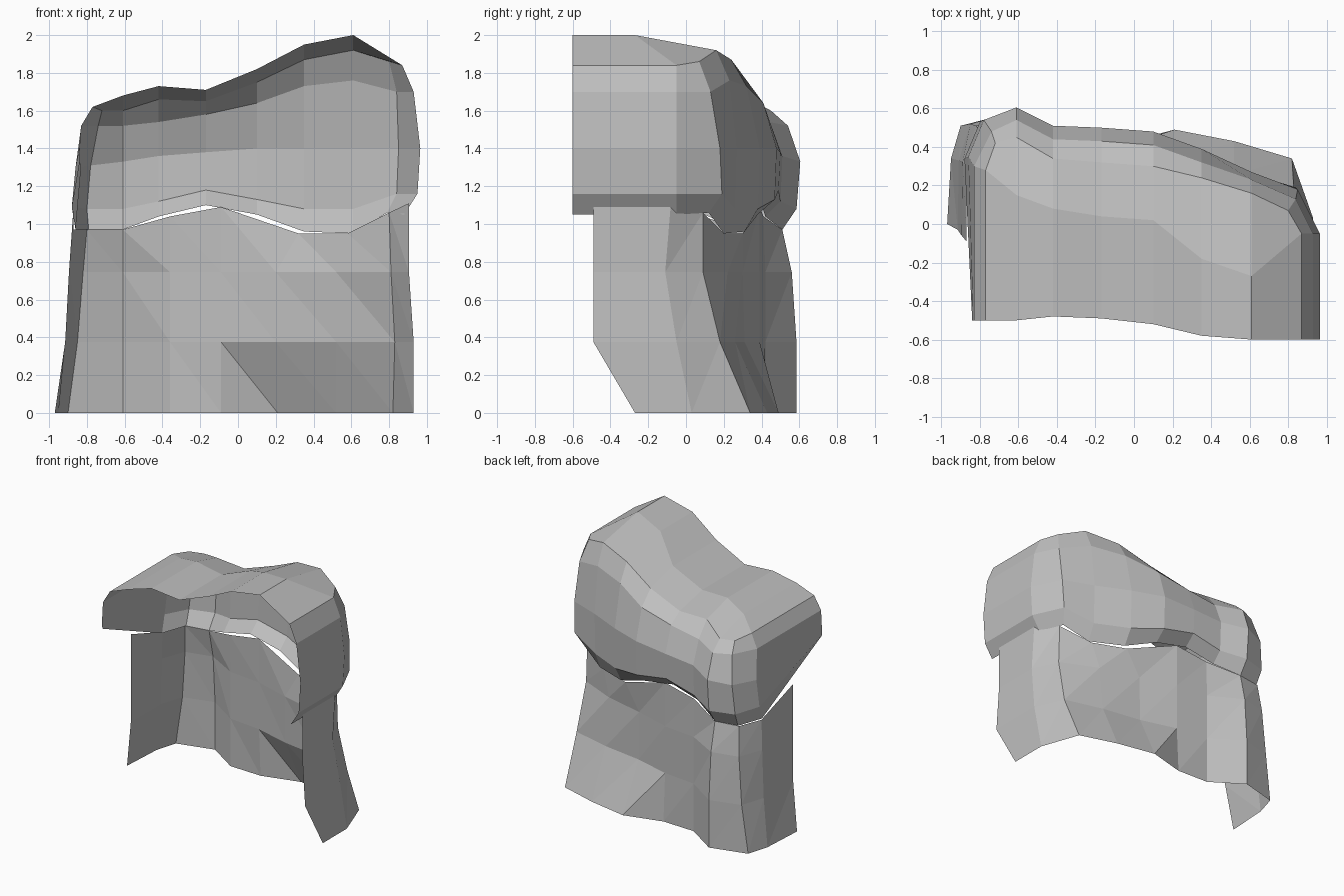
import bpy, bmesh

stone = bpy.data.materials.new("pale grey stone")
stone.diffuse_color = (0.52, 0.52, 0.52, 1)


def loft(bm, columns, triangles=False):
    """Skin neighbouring columns of points with flat faces."""
    cols = [[bm.verts.new(p) for p in c] for c in columns]
    for a, b in zip(cols, cols[1:]):
        for i in range(len(a) - 1):
            if triangles:
                bm.faces.new((a[i], b[i], b[i + 1]))
                bm.faces.new((a[i], b[i + 1], a[i + 1]))
            else:
                bm.faces.new((a[i], b[i], b[i + 1], a[i + 1]))
    return cols


def finish(bm, name):
    bmesh.ops.remove_doubles(bm, verts=bm.verts, dist=0.0005)
    bmesh.ops.recalc_face_normals(bm, faces=bm.faces)
    mesh = bpy.data.meshes.new(name)
    bm.to_mesh(mesh)
    bm.free()
    mesh.materials.append(stone)
    bpy.context.collection.objects.link(bpy.data.objects.new(name, mesh))


# Cliff wall: columns from the right front end, round the back, to the left end
levels = (0, 0.375, 0.745)
wall_columns = [  # x at four levels, y at four levels, top height
    ((.93, .93, .905, .905), (-.27, -.49, -.49, -.49), 1.09),
    ((.93, .93, .905, .905), (.03, -.05, -.11, -.08), 1.11),
    ((.82, .83, .81, .80), (.34, .18, .09, .09), 1.06),
    ((.52, .52, .52, .58), (.43, .26, .22, .20), .95),
    ((.21, .20, .20, .32), (.49, .31, .30, .30), .95),
    ((-.09, -.09, -.09, -.09), (.41, .39, .39, .39), 1.09),
    ((-.36, -.36, -.36, -.36), (.42, .42, .42, .41), 1.04),
    ((-.61, -.61, -.61, -.61), (.585, .585, .56, .51), .97),
    ((-.90, -.85, -.82, -.80), (.51, .52, .51, .48), .97),
    ((-.95, -.91, -.89, -.87), (.34, .33, .32, .30), .97),
    ((-.97, -.915, -.895, -.87), (0, -.03, -.06, -.09), 1.10),
]
bm = bmesh.new()
loft(bm, [list(zip(xs, ys, levels + (top,))) for xs, ys, top in wall_columns], True)
finish(bm, "cliff_wall")

# Overhanging cap, back columns: (y, z) for front edge, crown, shoulder,
# upper back, middle, bottom rim and tucked-in lip
back = {
    .61: ((-.60, 2.0), (-.27, 2.0), (.16, 1.92), (.23, 1.76), (.27, 1.4), (.26, 1.08), (.20, .95)),
    .35: ((-.58, 1.95), (-.18, 1.95), (.24, 1.87), (.32, 1.73), (.39, 1.4), (.38, 1.08), (.31, .96)),
    .10: ((-.52, 1.82), (.02, 1.82), (.30, 1.75), (.41, 1.64), (.48, 1.4), (.47, 1.13), (.38, 1.05)),
    -.17: ((-.49, 1.71), (.04, 1.71), (.32, 1.65), (.43, 1.58), (.50, 1.38), (.49, 1.18), (.40, 1.10)),
    -.42: ((-.48, 1.73), (.08, 1.73), (.34, 1.66), (.44, 1.54), (.51, 1.36), (.50, 1.12), (.42, 1.04)),
    -.61: ((-.50, 1.68), (.15, 1.68), (.45, 1.60), (.54, 1.52), (.605, 1.33), (.585, 1.08), (.51, .97)),
}
# Side columns run from shoulder to lip
right_profile = ((.87, 1.84), (.93, 1.7), (.965, 1.4), (.95, 1.16), (.88, 1.05))
right_front = [(x, -.60, z) for x, z in right_profile]
right_mid = [(x, -.05, z) for x, z in right_profile]
right_corner = [(.80, .07, 1.86), (.84, .13, 1.7), (.85, .18, 1.4),
                (.84, .19, 1.16), (.79, .12, 1.06)]
left_corner = [(-.72, .42, 1.60), (-.74, .48, 1.52), (-.78, .54, 1.31),
               (-.80, .53, 1.08), (-.79, .48, .97)]
left_mid = [(-.77, .28, 1.62), (-.83, .30, 1.52), (-.86, .35, 1.30),
            (-.88, .34, 1.09), (-.86, .28, .97)]
left_front = [(-.77, -.50, 1.62), (-.83, -.50, 1.52), (-.835, -.50, 1.43),
              (-.84, -.50, 1.33), (-.83, -.50, 1.31)]
columns = [[(x, y, z) for y, z in p] for x, p in back.items()]

bm = bmesh.new()
# sides and back
loft(bm, [right_front, right_mid, right_corner] + [c[2:] for c in columns]
     + [left_corner, left_mid, left_front])
# top surface
loft(bm, [[right_front[0], right_mid[0], right_corner[0]]]
     + [c[:3] for c in columns]
     + [[left_front[0], left_mid[0], left_corner[0]]])
finish(bm, "overhanging_cap")
